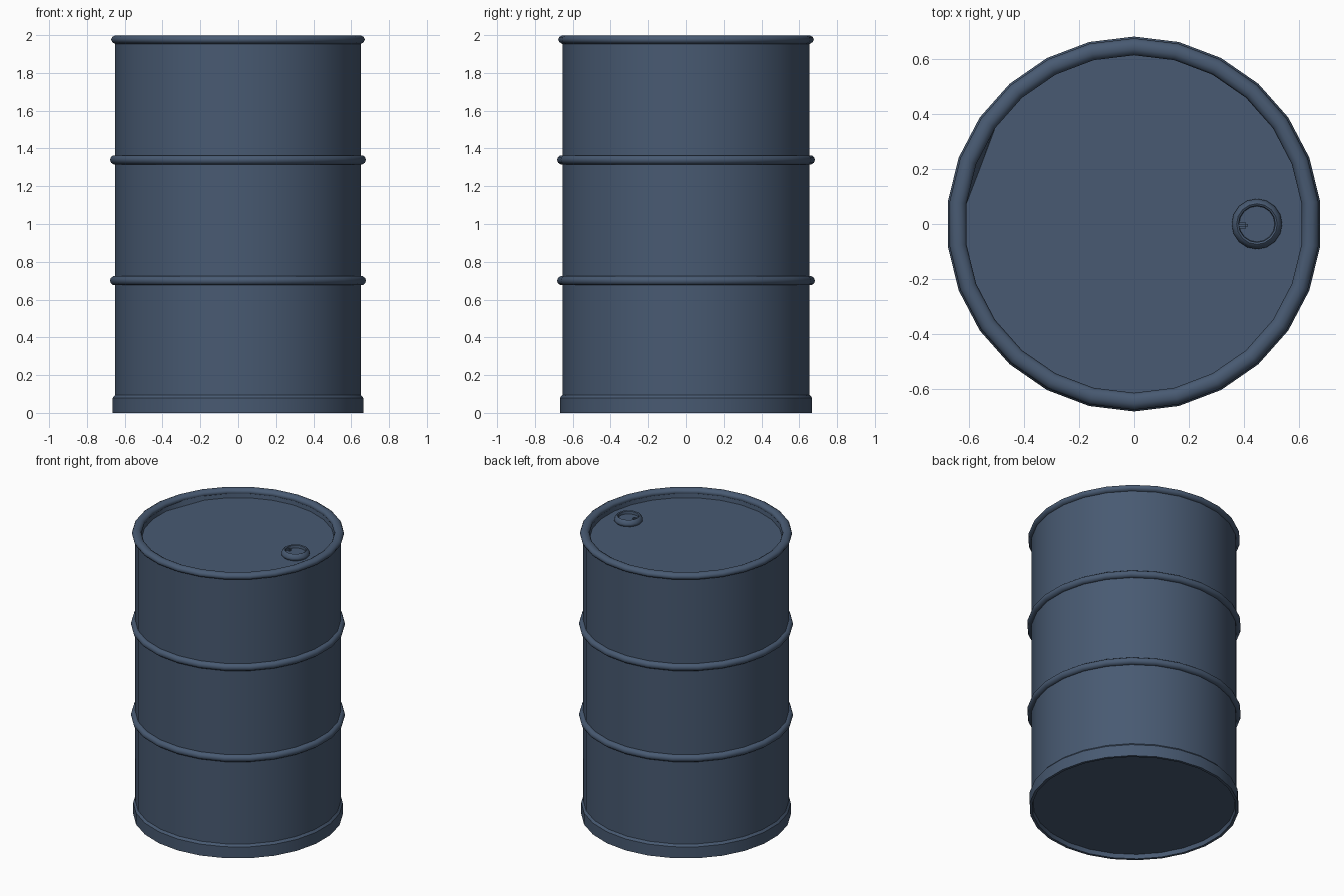
import bpy, bmesh, math

if "Cube" in bpy.data.objects:
    bpy.data.objects.remove(bpy.data.objects["Cube"])

SIDES = 26

paint = bpy.data.materials.new("slate blue paint")
paint.diffuse_color = (0.065, 0.102, 0.168, 1)
paint.use_nodes = True
paint.node_tree.nodes["Principled BSDF"].inputs["Base Color"].default_value = paint.diffuse_color


def finish(name, bm, angle):
    mesh = bpy.data.meshes.new(name)
    bm.to_mesh(mesh)
    bm.free()
    mesh.materials.append(paint)
    ob = bpy.data.objects.new(name, mesh)
    bpy.context.collection.objects.link(ob)
    bpy.ops.object.select_all(action='DESELECT')
    bpy.context.view_layer.objects.active = ob
    ob.select_set(True)
    bpy.ops.object.shade_smooth_by_angle(angle=math.radians(angle))
    return ob


def lathe(name, profile, sides=SIDES, centre=(0, 0), closed=False, cap=None, angle=35):
    """Spin (radius, z) points about z; cap is 'start', 'end' or None."""
    bm = bmesh.new()
    rings = []
    for r, z in profile:
        ring = []
        for i in range(sides):
            a = math.pi / 2 + math.tau * i / sides
            ring.append(bm.verts.new((centre[0] + r * math.cos(a),
                                      centre[1] + r * math.sin(a), z)))
        rings.append(ring)
    pairs = list(zip(rings, rings[1:]))
    if closed:
        pairs.append((rings[-1], rings[0]))
    for low, high in pairs:
        for i in range(sides):
            j = (i + 1) % sides
            bm.faces.new((low[i], low[j], high[j], high[i]))
    if cap == 'start':
        bm.faces.new(rings[0][::-1])
    if cap == 'end':
        bm.faces.new(rings[-1])
    return finish(name, bm, angle)


def tube(name, radius, z, half_w, half_h, n=10):
    ring = [(radius + half_w * math.cos(math.tau * k / n),
             z + half_h * math.sin(math.tau * k / n)) for k in range(n)]
    return lathe(name, ring, closed=True, angle=60)


# Drum wall
lathe("drum_wall", [(0.655, 0.06), (0.655, 1.975)])

# Bottom skirt with slightly recessed base
lathe("bottom_skirt", [(0.645, 0.03), (0.65, 0), (0.668, 0), (0.668, 0.08), (0.655, 0.095)],
      cap='start')

# Two rolling hoops and the top rim
for label, z in (("lower", 0.70), ("upper", 1.34)):
    tube(label + "_hoop", 0.657, z, 0.026, 0.025)
tube("top_rim", 0.646, 1.9765, 0.031, 0.0235)

# Sunken lid, with one corner of its edge pulled in as a small dent
lid = lathe("lid", [(0.62, 1.975), (0.615, 1.94)], cap='end')
dent = lid.data.vertices[SIDES + 5]
dent.co.x *= 0.97
dent.co.y *= 0.97

# Filler cap: raised collar with a hollow top
lathe("filler_cap", [(0.082, 1.938), (0.092, 1.95), (0.092, 1.96), (0.082, 1.978),
                     (0.074, 1.984), (0.067, 1.98), (0.065, 1.962)],
      sides=16, centre=(0.448, 0), cap='end', angle=50)

# Small tab inside the filler cap
bm = bmesh.new()
bmesh.ops.create_cube(bm, size=1)
for v in bm.verts:
    v.co = (0.395 + v.co.x * 0.04, -0.005 + v.co.y * 0.022, 1.969 + v.co.z * 0.018)
bmesh.ops.bevel(bm, geom=[e for e in bm.edges], offset=0.006, segments=2, affect='EDGES')
finish("filler_tab", bm, 50)
